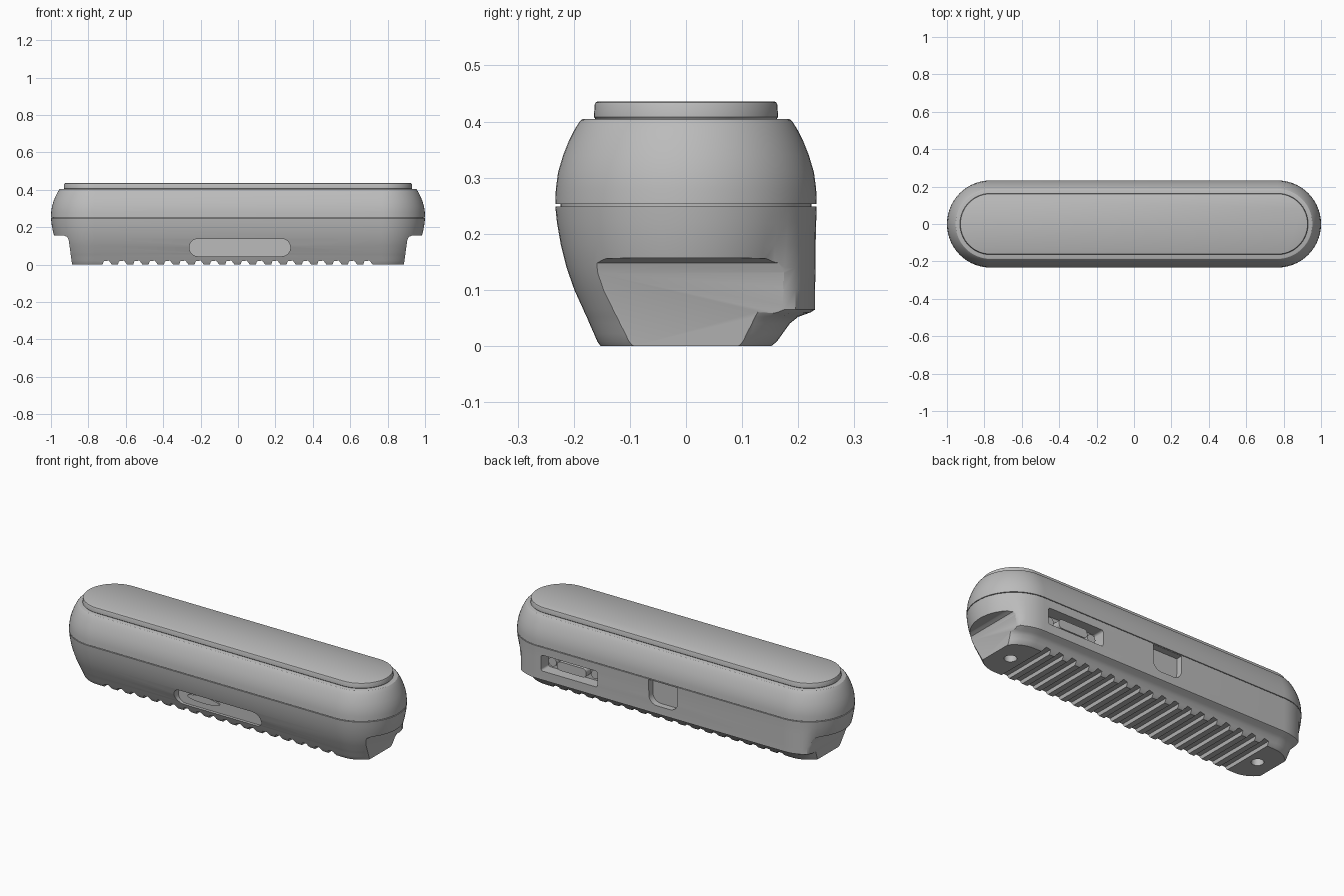
import bpy
import bmesh
import math
from mathutils import Vector

if "Cube" in bpy.data.objects:
    bpy.data.objects.remove(bpy.data.objects["Cube"], do_unlink=True)

grey = bpy.data.materials.new("mid grey")
grey.use_nodes = True
grey.diffuse_color = (0.5, 0.5, 0.5, 1)
grey.node_tree.nodes["Principled BSDF"].inputs["Base Color"].default_value = (0.5, 0.5, 0.5, 1)

SPAN = 0.767   # centre of each rounded end
ARC = 28       # segments per rounded end


def finish(name, bm):
    bmesh.ops.recalc_face_normals(bm, faces=bm.faces)
    mesh = bpy.data.meshes.new(name)
    bm.to_mesh(mesh)
    bm.free()
    mesh.materials.append(grey)
    obj = bpy.data.objects.new(name, mesh)
    bpy.context.collection.objects.link(obj)
    return obj


def loft(name, rings):
    """Stack pill outlines; each ring is (z, radius, radius at the back)."""
    bm = bmesh.new()
    loops = []
    for z, radius, back in rings:
        loop = []
        for side in (1, -1):
            for i in range(ARC + 1):
                a = -side * math.pi / 2 + math.pi * i / ARC
                t = min(max((math.sin(a) - 0.72) / 0.1, 0), 1)
                r = radius + (back - radius) * t
                loop.append(bm.verts.new((side * SPAN + r * math.cos(a), r * math.sin(a), z)))
        loops.append(loop)
    n = len(loops[0])
    for low, high in zip(loops, loops[1:]):
        for i in range(n):
            j = (i + 1) % n
            bm.faces.new((low[i], low[j], high[j], high[i]))
    bm.faces.new(loops[0])
    bm.faces.new(loops[-1])
    return finish(name, bm)


def prism(bm, outline, y0, y1):
    """Extrude an (x, z) outline along y."""
    face = bm.faces.new([bm.verts.new((x, y0, z)) for x, z in outline])
    new = bmesh.ops.extrude_face_region(bm, geom=[face])["geom"]
    bmesh.ops.translate(bm, vec=Vector((0, y1 - y0, 0)),
                        verts=[g for g in new if isinstance(g, bmesh.types.BMVert)])


def rounded(x0, x1, z0, z1, r, steps=6):
    corners = ((x1 - r, z1 - r), (x0 + r, z1 - r), (x0 + r, z0 + r), (x1 - r, z0 + r))
    return [(cx + r * math.cos(math.pi / 2 * (k + i / steps)),
             cz + r * math.sin(math.pi / 2 * (k + i / steps)))
            for k, (cx, cz) in enumerate(corners) for i in range(steps + 1)]


def cut(target, bm):
    cutter = finish("cutter", bm)
    cutter.hide_render = True
    mod = target.modifiers.new("cut", "BOOLEAN")
    mod.operation = "DIFFERENCE"
    mod.solver = "EXACT"
    mod.object = cutter
    bpy.context.view_layer.objects.active = target
    bpy.ops.object.modifier_apply(modifier=mod.name)
    bpy.data.objects.remove(cutter, do_unlink=True)


# Lower shell: bowed sides, upright rear wall with a concave foot, seam tongue on top
lower = loft("lower_shell", [
    (0, 0.152, 0.152), (0.008, 0.158, 0.162), (0.022, 0.164, 0.172),
    (0.04, 0.172, 0.185), (0.052, 0.177, 0.2), (0.06, 0.181, 0.222),
    (0.065, 0.183, 0.23), (0.1, 0.199, 0.23), (0.14, 0.213, 0.231),
    (0.18, 0.223, 0.231), (0.22, 0.23, 0.232), (0.249, 0.233, 0.233),
    (0.2491, 0.224, 0.224), (0.26, 0.224, 0.224)])

# Undercut at both ends
for side in (1, -1):
    bm = bmesh.new()
    prism(bm, [(side * x, z) for x, z in (
        (0.884, -0.02), (0.905, 0.13), (0.912, 0.148), (0.93, 0.156),
        (1.1, 0.16), (1.1, -0.02))], -0.4, 0.4)
    cut(lower, bm)

# Ribbed grip underneath
bm = bmesh.new()
RIBS = 18
for i in range(RIBS):
    x = (i - (RIBS - 1) / 2) * 0.082
    prism(bm, [(x - 0.03, -0.01), (x - 0.022, 0.018), (x + 0.006, 0.022), (x + 0.03, -0.01)],
          -0.4, 0.4)
cut(lower, bm)

# Screw holes underneath
for side in (1, -1):
    bm = bmesh.new()
    bmesh.ops.create_cone(bm, cap_ends=True, segments=16, radius1=0.032, radius2=0.032, depth=0.08)
    bmesh.ops.translate(bm, verts=bm.verts, vec=(side * 0.79, 0, 0))
    cut(lower, bm)

# Front slot, rear socket and rear thumb notch
for outline, y0, y1 in (
        (rounded(-0.26, 0.28, 0.045, 0.138, 0.045), -0.4, -0.158),
        (rounded(0.39, 0.74, 0.115, 0.205, 0.012), 0.165, 0.4),
        (rounded(-0.11, 0.07, 0.11, 0.246, 0.05)[14:] + [(0.07, 0.246), (-0.11, 0.246)], 0.195, 0.4)):
    bm = bmesh.new()
    prism(bm, outline, y0, y1)
    cut(lower, bm)

# Upper shell
upper = loft("upper_shell", [(z, r, r) for z, r in (
    (0.253, 0.233), (0.28, 0.232), (0.31, 0.228), (0.34, 0.219), (0.365, 0.209),
    (0.385, 0.199), (0.398, 0.191), (0.403, 0.187), (0.405, 0.182))])

# Raised lid
lid = loft("top_lid", [(z, r, r) for z, r in (
    (0.4, 0.158), (0.408, 0.164), (0.43, 0.163), (0.434, 0.161), (0.436, 0.157))])

# Lens-shaped button in the front slot
bm = bmesh.new()
prism(bm, [(-0.1 + 0.1 * math.cos(a), 0.095 + 0.018 * math.sin(a))
           for a in (math.tau * i / 20 for i in range(20))], -0.166, -0.15)
button = finish("slot_button", bm)

# Plug and its two fasteners in the rear socket
bm = bmesh.new()
prism(bm, rounded(0.475, 0.655, 0.135, 0.185, 0.02), 0.15, 0.21)
plug = finish("socket_plug", bm)
parts = [lower, upper, lid, button, plug]
for label, x in (("inner", 0.432), ("outer", 0.698)):
    bm = bmesh.new()
    prism(bm, rounded(x - 0.025, x + 0.025, 0.135, 0.185, 0.025), 0.15, 0.19)
    parts.append(finish(label + "_socket_fastener", bm))

bpy.ops.object.select_all(action="DESELECT")
for part in parts:
    part.select_set(True)
bpy.context.view_layer.objects.active = lower
bpy.ops.object.shade_smooth_by_angle(angle=math.radians(28))
